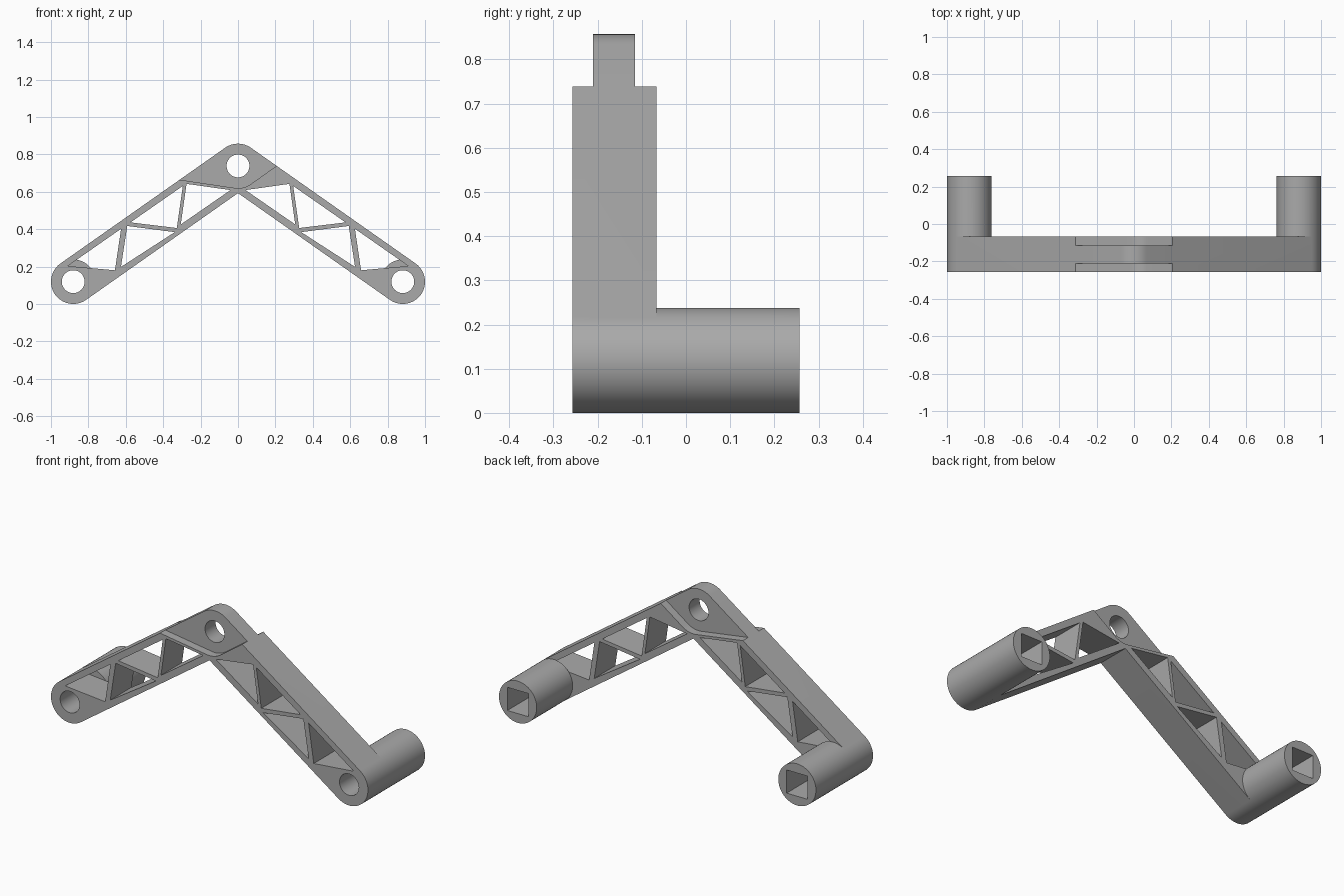
import bpy, bmesh
from math import radians, sin, cos, atan2, degrees

if "Cube" in bpy.data.objects:
    bpy.data.objects.remove(bpy.data.objects["Cube"], do_unlink=True)

# Main dimensions
FRONT, ARM_BACK, BACK = -0.257, -0.067, 0.257
WEB_FRONT, WEB_BACK = -0.21, -0.115
R, BORE, SOCKET = 0.119, 0.061, 0.066
APEX, FOOT = (0, 0.738), (0.881, 0.119)
TILT = degrees(atan2(APEX[1] - FOOT[1], FOOT[0]))

grey = bpy.data.materials.new("grey plastic")
grey.use_nodes = True
grey.diffuse_color = (0.4, 0.4, 0.4, 1)
grey.node_tree.nodes["Principled BSDF"].inputs["Base Color"].default_value = (0.4, 0.4, 0.4, 1)


def arc(centre, radius, start, end, steps):
    angles = [radians(start + (end - start) * i / steps) for i in range(steps + 1)]
    return [(centre[0] + radius * cos(a), centre[1] + radius * sin(a)) for a in angles]


def circle(centre, radius, steps=48, start=0):
    return arc(centre, radius, start, start + 360, steps)[:-1]


def mirror(points):
    return [(-x, z) for x, z in points]


def prism(name, outline, y0, y1):
    """Extrude an x-z outline from y0 to y1."""
    bm = bmesh.new()
    face = bm.faces.new([bm.verts.new((x, y0, z)) for x, z in outline])
    ext = bmesh.ops.extrude_face_region(bm, geom=[face])["geom"]
    moved = [v for v in ext if isinstance(v, bmesh.types.BMVert)]
    bmesh.ops.translate(bm, verts=moved, vec=(0, y1 - y0, 0))
    bmesh.ops.recalc_face_normals(bm, faces=bm.faces)
    mesh = bpy.data.meshes.new(name)
    bm.to_mesh(mesh)
    bm.free()
    mesh.materials.append(grey)
    obj = bpy.data.objects.new(name, mesh)
    bpy.context.collection.objects.link(obj)
    return obj


def combine(target, tool, operation="DIFFERENCE"):
    mod = target.modifiers.new("combine", "BOOLEAN")
    mod.operation, mod.solver, mod.object = operation, "EXACT", tool
    bpy.context.view_layer.objects.active = target
    bpy.ops.object.modifier_apply(modifier=mod.name)
    bpy.data.objects.remove(tool, do_unlink=True)


# Bent two-arm body with rounded ends
left_foot = (-FOOT[0], FOOT[1])
inner_corner = (0, APEX[1] - R / cos(radians(TILT)))
outline = (arc(left_foot, R, 90 + TILT, 270 + TILT, 24) + [inner_corner]
           + arc(FOOT, R, -90 - TILT, 90 - TILT, 24)
           + arc(APEX, R, 90 - TILT, 90 + TILT, 12))
bracket = prism("truss_bracket", outline, FRONT, ARM_BACK)

# Triangular truss windows, mirrored onto both arms
windows = [
    [(-0.275, 0.642), (-0.04, 0.609), (-0.306, 0.425)],
    [(-0.295, 0.631), (-0.327, 0.406), (-0.575, 0.436)],
    [(-0.592, 0.417), (-0.338, 0.384), (-0.626, 0.198)],
    [(-0.625, 0.402), (-0.658, 0.180), (-0.91, 0.203)],
]
for tri in windows:
    for points in (tri, mirror(tri)):
        combine(bracket, prism("window_cutter", points, FRONT - 0.1, ARM_BACK + 0.1))

# Recesses thinning the apex to a central web
recess = arc(APEX, R, 261.5, 270 + TILT, 12) + [(0.345, 0.837), (0.345, 1), (-0.5, 1), (-0.5, 0.692)]
for y0, y1 in ((FRONT - 0.1, WEB_FRONT), (WEB_BACK, ARM_BACK + 0.1)):
    combine(bracket, prism("recess_cutter", recess, y0, y1))

# Rear barrels with a round bore and a square socket
for foot, start in ((left_foot, 90 + TILT), (FOOT, -90 - TILT)):
    combine(bracket, prism("barrel", circle(foot, R, start=start), ARM_BACK, BACK), "UNION")
    combine(bracket, prism("bore_cutter", circle(foot, BORE), FRONT - 0.1, BACK + 0.1))
    square = circle(foot, SOCKET * 2 ** 0.5, 4, 45)
    combine(bracket, prism("socket_cutter", square, 0, BACK + 0.1))

# Apex pivot hole
combine(bracket, prism("pivot_cutter", circle(APEX, BORE), FRONT - 0.1, BACK))

bpy.ops.object.select_all(action="DESELECT")
bracket.select_set(True)
bpy.context.view_layer.objects.active = bracket
bpy.ops.object.shade_smooth_by_angle(angle=radians(30))
